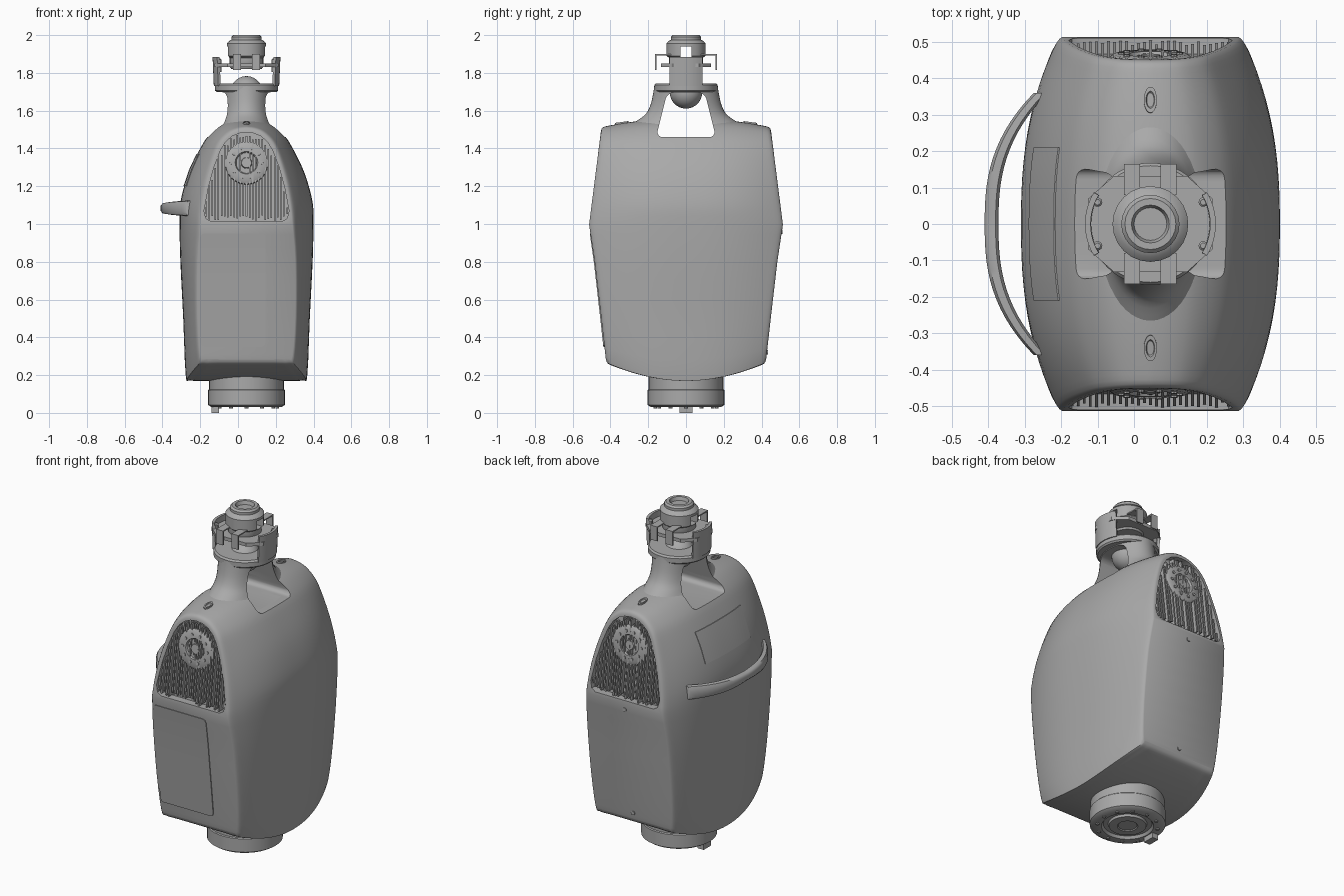
import bpy, bmesh, random
from math import sin, cos, pi, radians
from mathutils import Vector

random.seed(4)
if "Cube" in bpy.data.objects:
    bpy.data.objects.remove(bpy.data.objects["Cube"])
CX = 0.045  # centre line of the torso

grey = bpy.data.materials.new("shell grey")
grey.use_nodes = True
grey.diffuse_color = (0.4, 0.4, 0.4, 1)
grey.node_tree.nodes["Principled BSDF"].inputs["Base Color"].default_value = (0.4, 0.4, 0.4, 1)


def finish(name, bm, angle=35):
    bmesh.ops.recalc_face_normals(bm, faces=bm.faces)
    me = bpy.data.meshes.new(name)
    bm.to_mesh(me)
    bm.free()
    ob = bpy.data.objects.new(name, me)
    bpy.context.collection.objects.link(ob)
    me.materials.append(grey)
    shade(ob, angle)
    return ob


def shade(ob, angle=35):
    bpy.ops.object.select_all(action='DESELECT')
    ob.select_set(True)
    bpy.context.view_layer.objects.active = ob
    bpy.ops.object.shade_smooth_by_angle(angle=radians(angle))


def cut(ob, cutters):
    bpy.context.view_layer.objects.active = ob
    for c in cutters:
        m = ob.modifiers.new("cut", 'BOOLEAN')
        m.operation, m.solver, m.object = 'DIFFERENCE', 'EXACT', c
        bpy.ops.object.modifier_apply(modifier=m.name)
    shade(ob)


def table(tab, v):
    if v <= tab[0][0]:
        return tab[0][1]
    for (a, p), (b, q) in zip(tab, tab[1:]):
        if v <= b:
            return p + (q - p) * (v - a) / (b - a)
    return tab[-1][1]


def spline(pts, n=3):
    out = []
    for i in range(len(pts) - 1):
        p = [Vector(pts[max(0, min(len(pts) - 1, i + k))]) for k in (-1, 0, 1, 2)]
        for j in range(n):
            t = j / n
            out.append(p[1] + (p[2] - p[0]) * t / 2 + (2 * p[0] - 5 * p[1] + 4 * p[2] - p[3]) * t * t / 2
                       + (3 * p[1] - p[0] - 3 * p[2] + p[3]) * t ** 3 / 2)
    return out + [Vector(pts[-1])]


def loft(bm, rings, cap=True):
    rings = [[bm.verts.new(p) for p in r] for r in rings]
    n = len(rings[0])
    for a, b in zip(rings, rings[1:]):
        for i in range(n):
            bm.faces.new((a[i], a[(i + 1) % n], b[(i + 1) % n], b[i]))
    if cap:
        bm.faces.new(rings[0])
        bm.faces.new(rings[-1])
    return rings


def prism(name, pts, f, h0, h1):
    bm = bmesh.new()
    loft(bm, [[f(a, b, h) for a, b in pts] for h in (h0, h1)])
    return finish(name, bm)


def lathe(name, prof, segs=32, loc=(CX, 0, 0), axis=(0, 0, 1), sx=1, sy=1):
    q = Vector(axis).to_track_quat('Z', 'Y')
    bm = bmesh.new()
    loft(bm, [[Vector(loc) + q @ Vector((r * sx * cos(2 * pi * i / segs), r * sy * sin(2 * pi * i / segs), z))
               for i in range(segs)] for r, z in prof])
    return finish(name, bm)


def box(name, x, y, z):
    return prism(name, [(x[0], y[0]), (x[1], y[0]), (x[1], y[1]), (x[0], y[1])],
                 lambda a, b, h: (a, b, h), *z)


# Torso shell: middle profile blended into the end profile
depth = [(.17, .41), (.27, .425), (.5, .45), (.8, .484), (1, .513), (1.512, .45)]
half = spline([(0, .17, 0, .265), (.2, .17, .15, .265), (.3, .172, .225, .265), (.322, .2, .25, .29),
               (.335, .5, .265, .5), (.35, .8, .265, .8), (.355, 1, .25, 1), (.352, 1.1, .24, 1.1),
               (.33, 1.2, .222, 1.2), (.295, 1.3, .195, 1.3), (.245, 1.4, .16, 1.4), (.2, 1.47, .13, 1.45),
               (.13, 1.53, .085, 1.49), (.06, 1.555, .04, 1.507), (0, 1.56, 0, 1.512)])
loop = [(1, h) for h in half] + [(-1, h) for h in half[-2:0:-1]]


def shell_point(side, h, t, f=1):
    k = abs(t) ** 2.5
    z = h[1] + (h[3] - h[1]) * t * t
    return (CX + side * f * (h[0] + (h[2] - h[0]) * k), t * table(depth, z), .9 + (z - .9) * f)


steps = [(i / 12, 1) for i in range(12)] + [(.95, 1), (.975, .997), (.992, .987), (1, .97)]
steps = [(-t, f) for t, f in steps[:0:-1]] + steps
bm = bmesh.new()
rings = loft(bm, [[shell_point(s, h, t, f) for s, h in loop] for t, f in steps], cap=False)
for r in (rings[0], rings[-1]):
    n, m = len(r), len(half) - 1
    bm.faces.new((r[0], r[1], r[n - 1]))
    bm.faces.new((r[m], r[m - 1], r[m + 1]))
    for i in range(1, m - 1):
        bm.faces.new((r[i], r[i + 1], r[n - i - 1], r[n - i]))
torso = finish("torso_shell", bm)

# Neck flaring into the shoulders
bm = bmesh.new()
loft(bm, [[(CX + h[1] * cos(a), h[2] * sin(a), h[0]) for a in [2 * pi * i / 48 for i in range(48)]]
          for h in spline([(1.42, .19, .35), (1.5, .155, .32), (1.54, .136, .27), (1.58, .129, .215),
                           (1.63, .126, .188), (1.69, .127, .174), (1.73, .13, .168)])])
neck = finish("neck", bm)

# Rounded opening through the neck
bm = bmesh.new()
loft(bm, [[(x, y, z) for y, z in ((-.158, 1.46), (.158, 1.46), (.1, 1.695), (-.1, 1.695))] for x in (-.6, .6)])
bmesh.ops.bevel(bm, geom=[e for e in bm.edges if abs(e.verts[0].co.x - e.verts[1].co.x) > 1],
                offset=.035, segments=5, affect='EDGES', profile=.5)
opening = finish("neck_opening_cutter", bm)

# Arched recesses in both ends
arch_top = [(0, 1.485), (.04, 1.48), (.075, 1.465), (.11, 1.435), (.138, 1.39), (.172, 1.3), (.2, 1.2), (.225, 1.07)]
arch_low = [(0, 1.015), (.19, 1.015), (.215, 1.03), (.225, 1.07)]
right = arch_low[1:] + arch_top[-2:0:-1]
outline = right + [arch_top[0]] + [(-x, z) for x, z in right[::-1]]
recesses = [prism("recess_cutter", outline, lambda a, b, h, s=s: (CX + a, s * (table(depth, b) + h), b), -.045, .06)
            for s in (1, -1)]
cut(torso, [opening] + recesses)
cut(neck, [opening])
for c in [opening] + recesses:
    bpy.data.objects.remove(c)

# Cooling fins and motor disc in each recess
for s, side in ((-1, "front"), (1, "back")):
    bm = bmesh.new()
    for i in range(-13, 14):
        x = i * .0165
        z0 = table(arch_low, abs(x)) + random.uniform(0, .03)
        z1 = table(arch_top, abs(x)) - random.uniform(0, .04)
        d = -.006 - random.uniform(0, .012)
        loft(bm, [[(CX + x + w, s * (table(depth, z) + o), z) for w, o in
                   ((-.004, -.05), (.004, -.05), (.004, d), (-.004, d))] for z in (z0, z1)])
    finish(side + "_cooling_fins", bm)
    axis = Vector((0, s, .123)).normalized()
    c = Vector((CX, s * (table(depth, 1.32) - .045), 1.32))
    lathe(side + "_motor_disc", [(.112, 0), (.112, .03), (.1, .038), (.06, .038), (.054, .026), (.03, .026), (.026, .036),
                                 (.012, .036)], 36, c, axis)
    up = axis.cross(Vector((1, 0, 0)))
    for i in range(10):
        a = 2 * pi * i / 10
        lathe(side + "_disc_bolt", [(.009, .03), (.009, .043), (.005, .043)], 8,
              c + Vector((1, 0, 0)) * .08 * cos(a) + up * .08 * sin(a), axis)

# Front access panel following the face
def patch(name, rows):
    bm = bmesh.new()
    loft(bm, rows)
    return finish(name, bm)


rows = []
for z, inset in [(.35, .02), (.356, .006), (.37, 0), (.5, 0), (.65, 0), (.8, 0), (.93, 0), (.944, .006), (.95, .02)]:
    y = -table(depth, z)
    rows.append([(x, y + o, z) for x, o in ((-.2 + inset, .005), (.145 - inset, .005),
                                          (.145 - inset, -.004), (-.2 + inset, -.004))])
patch("front_access_panel", rows)

# Raised plate above the carrying handle
wide = [(h[1], h[0]) for h in half[9:]]
ends = [(h[3], h[2]) for h in half[9:]]


def flank(y, z):
    w = table(wide, z)
    return CX - w - (table(ends, z) - w) * abs(y / table(depth, z)) ** 2.5


patch("side_plate", [[(flank(y, z) + o, y, z) for z, o in
                      ((1.2, .006), (1.29, .006), (1.37, .006), (1.37, -.004), (1.29, -.004), (1.2, -.004))]
                     for y in [i * .042 for i in range(-5, 6)]])

# Carrying handle
bm = bmesh.new()
rings = []
for i in range(-14, 15):
    k = abs(i / 14)
    x, y, h = -.41 + .135 * k ** 2.6, i / 14 * .36, .025 + .017 * k
    rings.append([(x + dx, y, 1.083 + h * g) for dx, g in
                  ((0, -.5), (0, .5), (.008, .9), (.03, 1), (.038, .7), (.038, -.7), (.03, -1), (.008, -.9))])
loft(bm, rings)
finish("carrying_handle", bm, 50)

# Slots on the shoulders and screws down the back
for y in (-.34, .34):
    lathe("shoulder_slot", [(.018, -.02), (.018, .008), (.012, .008), (.01, .003)], 20,
          (CX, y, 1.532), (0, y * .4, 1), 1, 2)
for z in (.32, .96):
    lathe("back_screw", [(.012, -.01), (.012, .004), (.006, .004)], 12, (CX, table(depth, z), z), (0, 1, 0))

# Hub below the torso
lathe("base_hub", [(.13, .045), (.14, .03), (.185, .03), (.203, .042), (.203, .12), (.198, .125), (.198, .25)], 40)
lathe("base_hub_core", [(.05, .035), (.055, .03), (.1, .032), (.11, .06)], 32)
for i in range(12):
    a = 2 * pi * i / 12
    lathe("hub_bolt", [(.01, .024), (.01, .05)], 8, (CX + .163 * cos(a), .163 * sin(a), 0))
box("hub_lug", (-.14, -.1), (-.035, .035), (0, .05))

# Neck collar, ball joint and head mount
lathe("neck_collar", [(.12, 1.7), (.16, 1.7), (.168, 1.708), (.168, 1.735), (.16, 1.745), (.12, 1.745)], 48)
lathe("ball_joint", [(max(.001, .086 * sin(pi * i / 14)), 1.697 - .086 * cos(pi * i / 14)) for i in range(15)], 32)
for s in (-1, 1):
    angles = [radians(-30 + 6 * i) for i in range(11)]
    arc = [(CX + s * .173 * cos(a), .173 * sin(a)) for a in angles]
    arc += [(CX + s * .158 * cos(a), .158 * sin(a)) for a in angles[::-1]]
    prism("mount_post", arc, lambda a, b, h: (CX + (a - CX) * (1 + (h - 1.73) * .25), b, h), 1.73, 1.885)
    for t in (-1, 1):
        x = CX + .05 * t
        box("mount_clip", (x - .022, x + .022), sorted((s * .157, s * .165)), (1.815, 1.9))
        box("mount_clip_arm", (x - .022, x + .022), sorted((s * .08, s * .165)), (1.893, 1.9))
        lathe("mount_peg", [(.013, 1.805), (.013, 1.87), (.008, 1.875)], 10, (CX + s * .145, t * .06, 0))
prism("mount_plate", [(CX + x, y) for x, y in ((-.17, -.07), (-.1, -.132), (.1, -.132), (.17, -.07),
                                              (.17, .07), (.1, .132), (-.1, .132), (-.17, .07))],
      lambda a, b, h: (a, b, h), 1.83, 1.85)
column = lathe("head_column", [(.03, 1.82), (.08, 1.82), (.09, 1.835), (.09, 1.88), (.104, 1.89), (.104, 1.955),
                               (.09, 1.97), (.08, 1.975), (.08, 1.99), (.07, 2), (.052, 2), (.045, 1.98), (.02, 1.98)], 24)
window = box("column_window_cutter", (-.3, .4), (-.03, .03), (1.885, 1.94))
cut(column, [window])
bpy.data.objects.remove(window)
